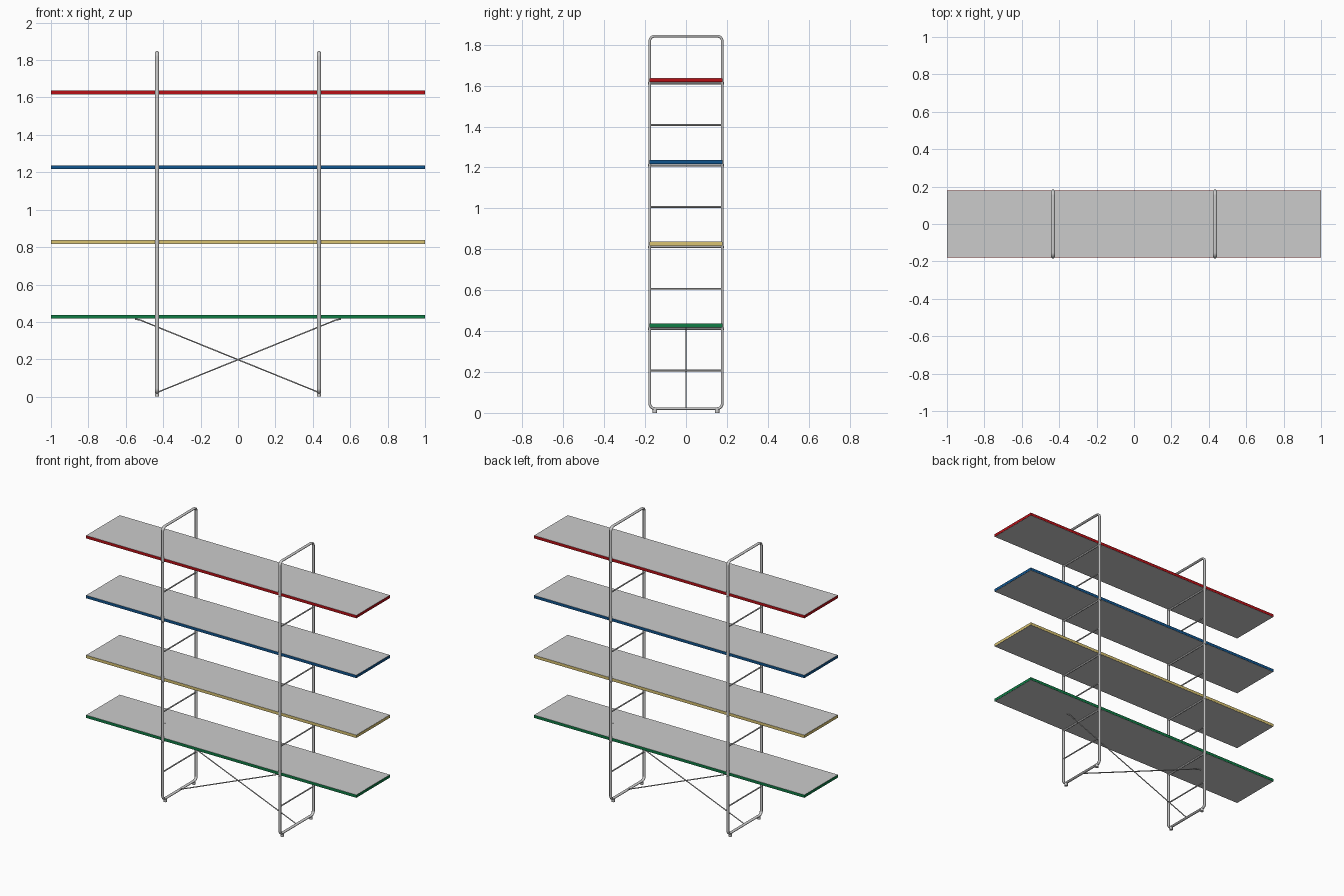
import bpy, bmesh
from math import cos, sin, pi
from mathutils import Vector

if "Cube" in bpy.data.objects:
    bpy.data.objects.remove(bpy.data.objects["Cube"])

FRAME_X = 0.433
SHELF_Z = [0.427, 0.827, 1.227, 1.627]
COLOURS = {
    "green": (0.005, 0.20, 0.06, 1),
    "yellow": (0.70, 0.55, 0.17, 1),
    "blue": (0.005, 0.09, 0.27, 1),
    "red": (0.48, 0.005, 0.008, 1),
}


def box(name, size, loc):
    bpy.ops.mesh.primitive_cube_add(size=1, location=loc)
    ob = bpy.context.object
    ob.name = name
    ob.scale = size
    bpy.ops.object.transform_apply(location=False, rotation=False, scale=True)
    return ob


def rod(name, a, b, r, sides=12):
    a, b = Vector(a), Vector(b)
    d = b - a
    bpy.ops.mesh.primitive_cylinder_add(vertices=sides, radius=r, depth=d.length,
                                        location=(a + b) / 2)
    ob = bpy.context.object
    ob.name = name
    ob.rotation_euler = d.to_track_quat('Z', 'Y').to_euler()
    bpy.ops.object.shade_smooth_by_angle()
    return ob


def loop_frame(name, x, half_y, z0, z1, r, tx, ty, k=16, steps=8):
    """Closed rounded-rectangle frame of flattened tube, in the YZ plane."""
    bm = bmesh.new()
    corners = [(half_y - r, z1 - r), (r - half_y, z1 - r),
               (r - half_y, z0 + r), (half_y - r, z0 + r)]
    rings = []
    for q, (cy, cz) in enumerate(corners):
        for s in range(steps + 1):
            a = (q + s / steps) * pi / 2
            ring = []
            for i in range(k):
                t = 2 * pi * i / k
                d = r + ty * cos(t)
                ring.append(bm.verts.new((tx * sin(t), cy + d * cos(a), cz + d * sin(a))))
            rings.append(ring)
    for n, ring in enumerate(rings):
        nxt = rings[(n + 1) % len(rings)]
        for i in range(k):
            j = (i + 1) % k
            bm.faces.new((ring[i], ring[j], nxt[j], nxt[i]))
    bmesh.ops.recalc_face_normals(bm, faces=bm.faces)
    me = bpy.data.meshes.new(name)
    bm.to_mesh(me)
    bm.free()
    ob = bpy.data.objects.new(name, me)
    ob.location.x = x
    bpy.context.collection.objects.link(ob)
    me.shade_smooth()
    return ob


# Two ladder frames with rungs and feet
for side, label in ((-1, "left"), (1, "right")):
    x = side * FRAME_X
    loop_frame(f"{label}_frame", x, 0.177, 0.021, 1.842, 0.024, 0.010, 0.0065)
    for n, sz in enumerate(SHELF_Z):
        z = sz - 0.016
        rod(f"{label}_shelf_support_{n}", (x, -0.185, z), (x, 0.185, z), 0.006)
        z -= 0.204
        rod(f"{label}_rung_{n}", (x, -0.18, z), (x, 0.18, z), 0.0045)
    for y in (-0.152, 0.152):
        rod(f"{label}_foot", (x, y, 0), (x, y, 0.018), 0.011, 20)

# Shelves: coloured core with grey sheets on the top and bottom
for (colour, rgba), z in zip(COLOURS.items(), SHELF_Z):
    mat = bpy.data.materials.new(f"{colour}_edge")
    mat.diffuse_color = rgba
    mat.use_nodes = True
    mat.node_tree.nodes["Principled BSDF"].inputs["Base Color"].default_value = mat.diffuse_color
    core = box(f"{colour}_shelf_core", (2.0, 0.356, 0.018), (0, 0, z))
    core.data.materials.append(mat)
    for d, label in ((-1, "bottom"), (1, "top")):
        box(f"{colour}_shelf_{label}_sheet", (1.998, 0.354, 0.001), (0, 0, z + d * 0.0095))

# Crossed braces bolted to the underside of the lowest shelf
for s, label in ((-1, "left"), (1, "right")):
    bend = (s * 0.525, 0, 0.411)
    rod(f"{label}_brace", (-s * 0.43, 0, 0.024), bend, 0.0035)
    rod(f"{label}_brace_tab", bend, (s * 0.55, 0, 0.414), 0.0035)
    rod(f"{label}_brace_bolt", (s * 0.542, 0, 0.412), (s * 0.542, 0, 0.4375), 0.004)
